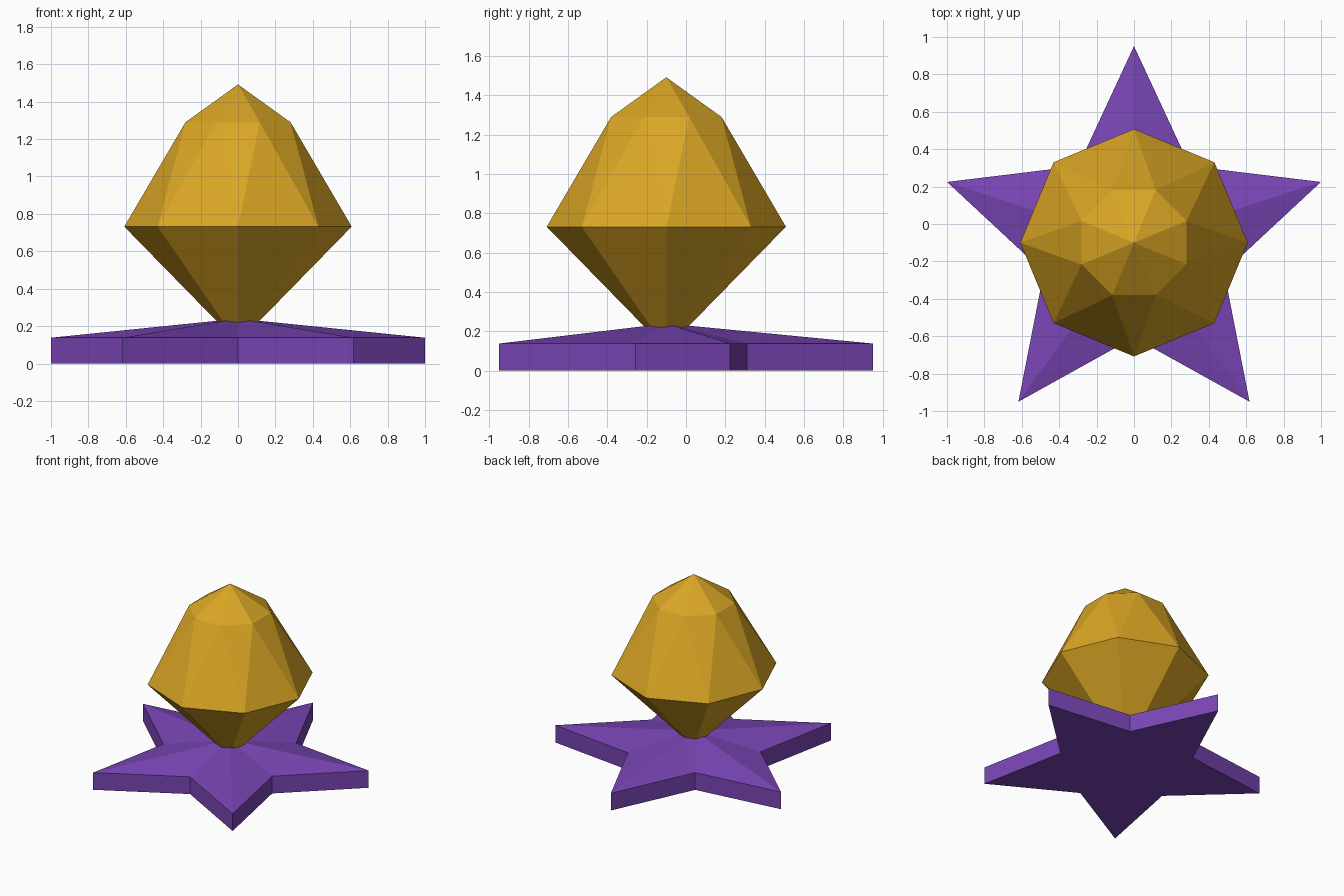
import bpy, bmesh
from math import sin, cos, pi

if "Cube" in bpy.data.objects:
    bpy.data.objects.remove(bpy.data.objects["Cube"])

CY = -0.1  # y of the shared vertical axis


def ring(bm, count, radii, z, turn=0.0):
    """Ring of vertices around the axis, cycling through the given radii."""
    out = []
    for i in range(count):
        a = 2 * pi * i / count + turn
        r = radii[i % len(radii)]
        out.append(bm.verts.new((r * sin(a), CY + r * cos(a), z)))
    return out


def fan(bm, loop, tip):
    for i, v in enumerate(loop):
        bm.faces.new((v, loop[(i + 1) % len(loop)], tip))


def finish(bm, name, mat_name, colour):
    bmesh.ops.recalc_face_normals(bm, faces=bm.faces[:])
    mesh = bpy.data.meshes.new(name)
    bm.to_mesh(mesh)
    bm.free()
    mat = bpy.data.materials.new(mat_name)
    mat.diffuse_color = (*colour, 1)
    mat.use_nodes = True
    mat.node_tree.nodes["Principled BSDF"].inputs["Base Color"].default_value = mat.diffuse_color
    mesh.materials.append(mat)
    bpy.context.collection.objects.link(bpy.data.objects.new(name, mesh))


# Star base: straight sides, top rising gently to the centre
bm = bmesh.new()
low = ring(bm, 10, (1.051, 0.507), 0.0)
high = ring(bm, 10, (1.051, 0.507), 0.138)
for i in range(10):
    j = (i + 1) % 10
    bm.faces.new((low[i], low[j], high[j], high[i]))
bm.faces.new(low)
fan(bm, high, bm.verts.new((0, CY, 0.24)))
finish(bm, "star_base", "purple", (0.19, 0.06, 0.46))

# Gem: pointed bottom, octagonal girdle, twisted upper ring, pointed crown
bm = bmesh.new()
girdle = ring(bm, 8, (0.608,), 0.732)
crown = ring(bm, 8, (0.304,), 1.29, pi / 8)
for i in range(8):
    j = (i + 1) % 8
    bm.faces.new((girdle[i], girdle[j], crown[i]))
    bm.faces.new((girdle[j], crown[j], crown[i]))
fan(bm, girdle, bm.verts.new((0, CY, 0.11)))
fan(bm, crown, bm.verts.new((0, CY, 1.492)))
finish(bm, "gem", "gold", (0.70, 0.38, 0.018))
